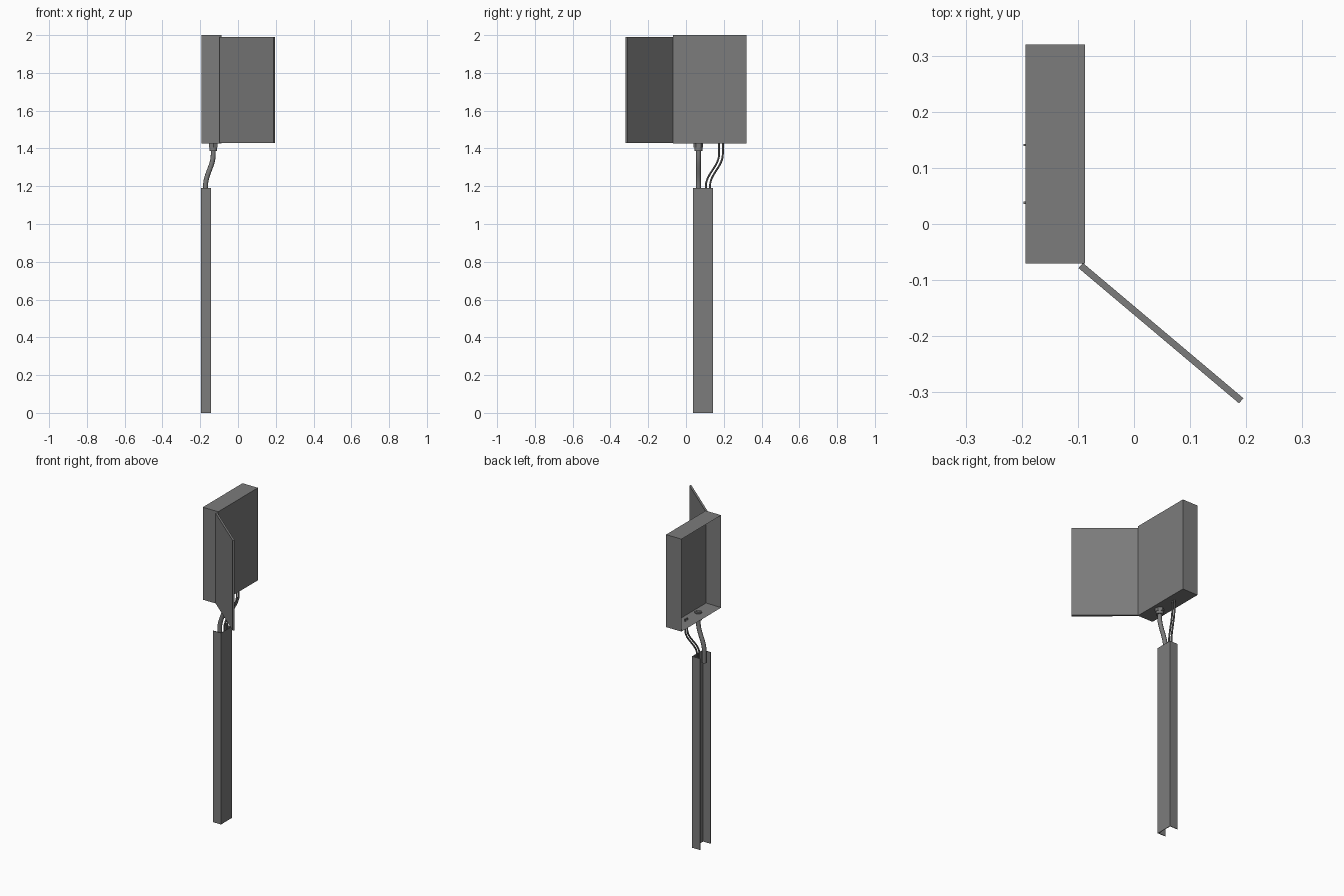
import bpy, bmesh, math
from mathutils import Vector

cube = bpy.data.objects.get("Cube")
if cube:
    bpy.data.objects.remove(cube, do_unlink=True)

# One painted steel colour for everything
steel = bpy.data.materials.new("grey_steel")
steel.use_nodes = True
GREY = (0.2, 0.2, 0.2, 1)
steel.diffuse_color = GREY
steel.node_tree.nodes["Principled BSDF"].inputs["Base Color"].default_value = GREY


def finish(name, bm):
    bmesh.ops.recalc_face_normals(bm, faces=bm.faces)
    mesh = bpy.data.meshes.new(name)
    bm.to_mesh(mesh)
    bm.free()
    obj = bpy.data.objects.new(name, mesh)
    bpy.context.collection.objects.link(obj)
    mesh.materials.append(steel)
    return obj


def box(name, low, high):
    bm = bmesh.new()
    bmesh.ops.create_cube(bm, size=1)
    low, high = Vector(low), Vector(high)
    for v in bm.verts:
        v.co = (low + high) / 2 + v.co * (high - low)
    return finish(name, bm)


def tray(name, low, high, wall):
    """Box open toward -x: the open face is inset and pushed inward."""
    obj = box(name, low, high)
    bm = bmesh.new()
    bm.from_mesh(obj.data)
    mouth = min(bm.faces, key=lambda f: f.calc_center_median().x)
    bmesh.ops.inset_region(bm, faces=[mouth], thickness=wall)
    for v in mouth.verts:
        v.co.x = high[0] - wall
    bm.to_mesh(obj.data)
    bm.free()
    return obj


def smooth(obj):
    bpy.ops.object.select_all(action='DESELECT')
    obj.select_set(True)
    bpy.context.view_layer.objects.active = obj
    bpy.ops.object.shade_smooth_by_angle(angle=math.radians(40))


def collar(name, x, y, z0, z1, radius, sides):
    bm = bmesh.new()
    bmesh.ops.create_cone(bm, cap_ends=True, segments=sides, radius1=radius,
                          radius2=radius, depth=z1 - z0)
    bmesh.ops.translate(bm, verts=bm.verts, vec=(x, y, (z0 + z1) / 2))
    obj = finish(name, bm)
    if sides > 8:
        smooth(obj)


def tube(name, points, radius, resolution):
    curve = bpy.data.curves.new(name, 'CURVE')
    curve.dimensions = '3D'
    curve.bevel_depth = radius
    curve.bevel_resolution = resolution
    curve.use_fill_caps = True
    spline = curve.splines.new('BEZIER')
    spline.bezier_points.add(len(points) - 1)
    for p, co in zip(spline.bezier_points, points):
        p.co = co
        # Vertical handles give the gentle S bend
        p.handle_left = Vector(co) + Vector((0, 0, 0.065))
        p.handle_right = Vector(co) - Vector((0, 0, 0.065))
    temp = bpy.data.objects.new(name + "_path", curve)
    bpy.context.collection.objects.link(temp)
    mesh = bpy.data.meshes.new_from_object(
        temp.evaluated_get(bpy.context.evaluated_depsgraph_get()))
    bpy.data.objects.remove(temp, do_unlink=True)
    mesh.materials.clear()
    mesh.materials.append(steel)
    obj = bpy.data.objects.new(name, mesh)
    bpy.context.collection.objects.link(obj)
    smooth(obj)


# Cabinet, open toward -x
tray("cabinet", (-0.193, -0.07, 1.425), (-0.087, 0.32, 2.0), 0.004)

# Door panel swung out from the front corner
hinge, tip = Vector((-0.095, -0.074, 0)), Vector((0.191, -0.315, 0))
door = box("door", (0, -0.006, 1.43), ((tip - hinge).length, 0.006, 1.99))
door.location = hinge
door.rotation_euler.z = math.atan2(tip.y - hinge.y, tip.x - hinge.x)

# U channel post: web at +x, two flanges reaching to -x
X0, X1, Y0, Y1, T, TOP = -0.197, -0.142, 0.036, 0.143, 0.004, 1.19
outline = [(X0, Y0), (X1, Y0), (X1, Y1), (X0, Y1),
           (X0, Y1 - T), (X1 - T, Y1 - T), (X1 - T, Y0 + T), (X0, Y0 + T)]
bm = bmesh.new()
base = bm.faces.new([bm.verts.new((x, y, 0)) for x, y in outline])
grown = bmesh.ops.extrude_face_region(bm, geom=[base])
bmesh.ops.translate(bm, vec=(0, 0, TOP),
                    verts=[g for g in grown["geom"] if isinstance(g, bmesh.types.BMVert)])
finish("channel_post", bm)

# Conduit with its fittings above and below the cabinet floor
CX, CY = -0.131, 0.066
tube("conduit", [(CX, CY, 1.44), (CX, CY, 1.37),
                 (-0.172, CY, 1.2), (-0.172, CY, 1.13)], 0.013, 3)
collar("conduit_nut", CX, CY, 1.405, 1.425, 0.025, 6)
collar("conduit_sleeve", CX, CY, 1.387, 1.405, 0.021, 16)
collar("conduit_locknut", CX, CY, 1.429, 1.437, 0.022, 6)

# Two thin wires side by side
for side, y_top, y_low in (("front", 0.175, 0.105), ("back", 0.195, 0.127)):
    tube(side + "_wire", [(CX, y_top, 1.44), (CX, y_top, 1.37),
                          (-0.165, y_low, 1.2), (-0.165, y_low, 1.13)], 0.005, 2)
